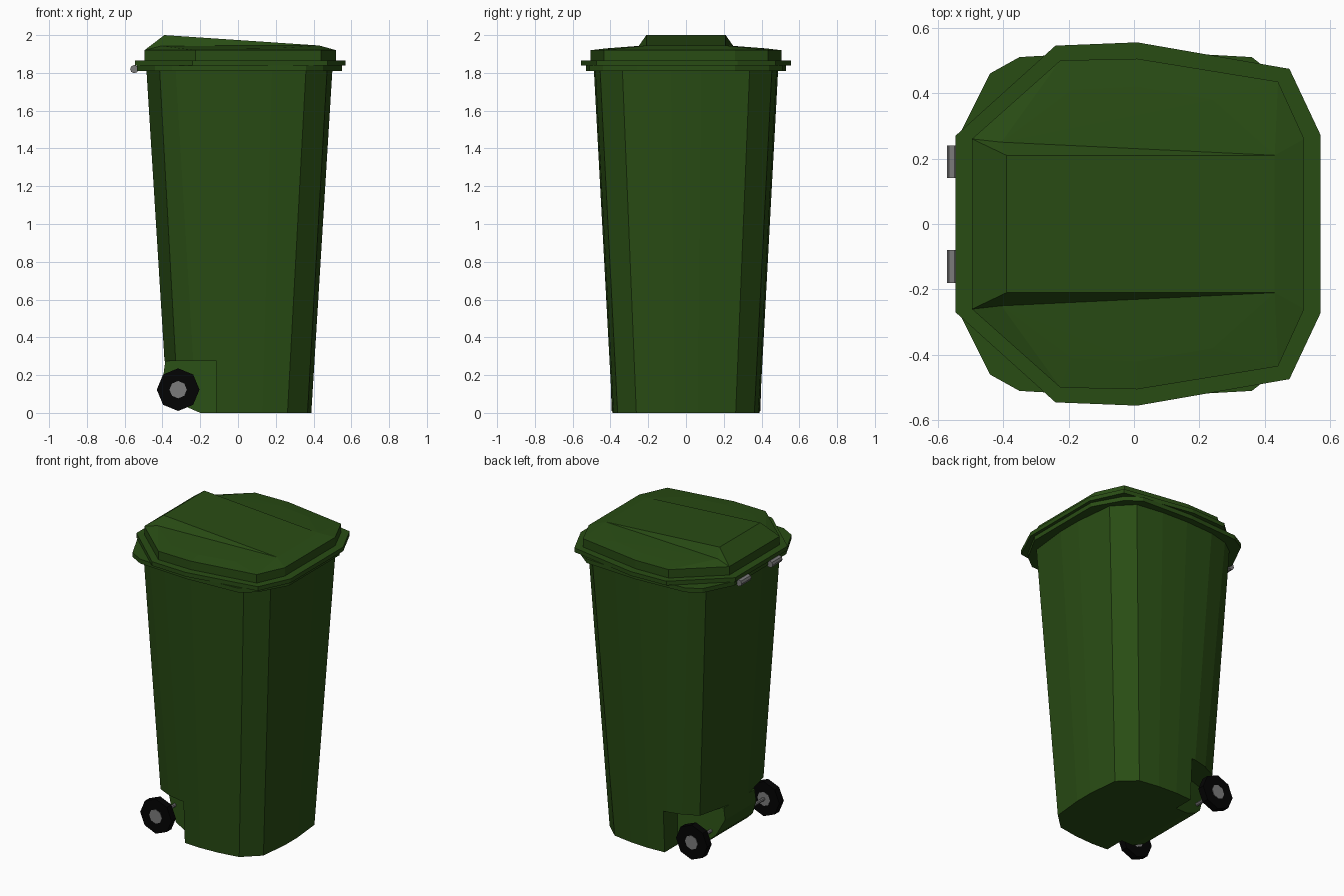
import bpy, bmesh, math
from mathutils import Matrix

if "Cube" in bpy.data.objects:
    bpy.data.objects.remove(bpy.data.objects["Cube"])


def material(name, rgb):
    m = bpy.data.materials.new(name)
    m.diffuse_color = (*rgb, 1)
    m.use_nodes = True
    m.node_tree.nodes["Principled BSDF"].inputs["Base Color"].default_value = m.diffuse_color
    return m


GREEN = material("green_plastic", (0.022, 0.073, 0.007))
BLACK = material("black_rubber", (0.001, 0.001, 0.001))
GREY = material("grey_metal", (0.2, 0.2, 0.2))


def finish(name, bm, mat=None):
    bmesh.ops.remove_doubles(bm, verts=bm.verts[:], dist=1e-5)
    bmesh.ops.recalc_face_normals(bm, faces=bm.faces[:])
    me = bpy.data.meshes.new(name)
    bm.to_mesh(me)
    bm.free()
    ob = bpy.data.objects.new(name, me)
    bpy.context.collection.objects.link(ob)
    if mat:
        me.materials.append(mat)
    return ob


def full(half):
    """Complete an outline from its +y half."""
    return half + [(x, -y) for x, y in reversed(half)]


def skin(rings, top=True):
    """Join matching rings of 3D points into a shell."""
    bm = bmesh.new()
    rings = [[bm.verts.new(p) for p in ring] for ring in rings]
    for a, b in zip(rings, rings[1:]):
        for i in range(len(a)):
            j = (i + 1) % len(a)
            bm.faces.new((a[i], a[j], b[j], b[i]))
    bm.faces.new(rings[0][::-1])
    if top:
        bm.faces.new(rings[-1])
    return bm


def loft(layers, top=True):
    """Stack (outline, z) layers."""
    return skin([[(x, y, z) for x, y in pts] for pts, z in layers], top)


def rod(name, x, y, z, radius, length, sides, mat=None):
    """Cylinder lying along y."""
    bm = bmesh.new()
    bmesh.ops.create_cone(bm, cap_ends=True, segments=sides, radius1=radius,
                          radius2=radius, depth=length)
    bm.transform(Matrix.Translation((x, y, z)) @ Matrix.Rotation(math.pi / 2, 4, 'X'))
    return finish(name, bm, mat)


# Tapered body
top = full([(.5, .08), (.472, .337), (.36, .455), (.18, .48), (0, .488),
            (-.2, .478), (-.33, .445), (-.415, .385), (-.485, .1)])
base = full([(.388, .06), (.368, .263), (.262, .362), (.13, .383), (0, .39),
             (-.13, .383), (-.22, .362), (-.315, .318), (-.372, .08)])
body = finish("body", loft([(base, 0), (top, 1.82)]), GREEN)

# Wheel notch cut across the lower back
bm = bmesh.new()
bmesh.ops.create_cube(bm, size=1)
bm.transform(Matrix.Translation((-.615, 0, -.225)) @ Matrix.Diagonal((1, 2, 1, 1)))
cutter = finish("notch_cutter", bm)
cutter.hide_render = True
mod = body.modifiers.new("notch", 'BOOLEAN')
mod.operation, mod.solver, mod.object = 'DIFFERENCE', 'EXACT', cutter
bpy.context.view_layer.objects.active = body
bpy.ops.object.modifier_apply(modifier="notch")
bpy.data.objects.remove(cutter)

# Rounded axle housing between the wheels, narrowing towards the back
profile = [(-.11, .25, 0), (-.2, .25, 0), (-.28, .24, .035), (-.35, .19, .1),
           (-.395, .16, .2), (-.385, .16, .276), (-.11, .25, .276)]
finish("axle_housing", skin([[(x, s * y, z) for x, y, z in profile] for s in (-1, 1)]), GREEN)

# Body rim
rim = full([(.55, .26), (.45, .44), (.36, .51), (0, .53), (-.35, .51), (-.44, .46), (-.535, .27)])
finish("body_rim", loft([(rim, 1.81), (rim, 1.838)]), GREEN)

# Lid flange
flange = full([(.57, .272), (.475, .474), (.01, .555), (-.24, .545), (-.545, .27)])
finish("lid_flange", loft([(flange, 1.838), (flange, 1.865)]), GREEN)

# Lid wall and wedge-shaped crown
lid_half = [(.52, .26), (.44, .435), (.01, .505), (-.225, .5), (-.495, .26)]
bm = loft([(full(lid_half), 1.86), (full(lid_half), 1.92)], top=False)
p = dict(zip("DEFGA", [(x, y, 1.92) for x, y in lid_half]))
p.update(B=(-.39, .21, 2.0), C=(.43, .21, 1.945), m=(-.405, .25, 1.943),
         n=(-.19, .41, 1.93), o=(.01, .42, 1.93), q=(.24, .38, 1.933))


def crown_face(keys, signs):
    bm.faces.new([bm.verts.new((p[k][0], s * p[k][1], p[k][2])) for k, s in zip(keys, signs)])


for s in (1, -1):
    for keys in ("ABm", "AmG", "Gmn", "GnoF", "FoqE", "EqC", "ECD", "mqo", "mon", "Cqm", "BCm"):
        crown_face(keys, [s] * len(keys))
for a, b in ("AB", "BC", "CD"):
    crown_face((a, a, b, b), (1, -1, -1, 1))
finish("lid", bm, GREEN)

# Hinge pins
for i, y in enumerate((.19, -.13)):
    rod(f"hinge_pin_{i + 1}", -.549, y, 1.82, .022, .1, 8, GREY)

# Axle, wheels and hubs
rod("axle", -.317, 0, .123, .011, .74, 8, GREY)
for side, s in (("back", 1), ("front", -1)):
    rod(f"{side}_wheel", -.317, s * .372, .123, .113, .046, 8, BLACK)
    rod(f"{side}_hub", -.317, s * .373, .123, .046, .05, 8, GREY)
